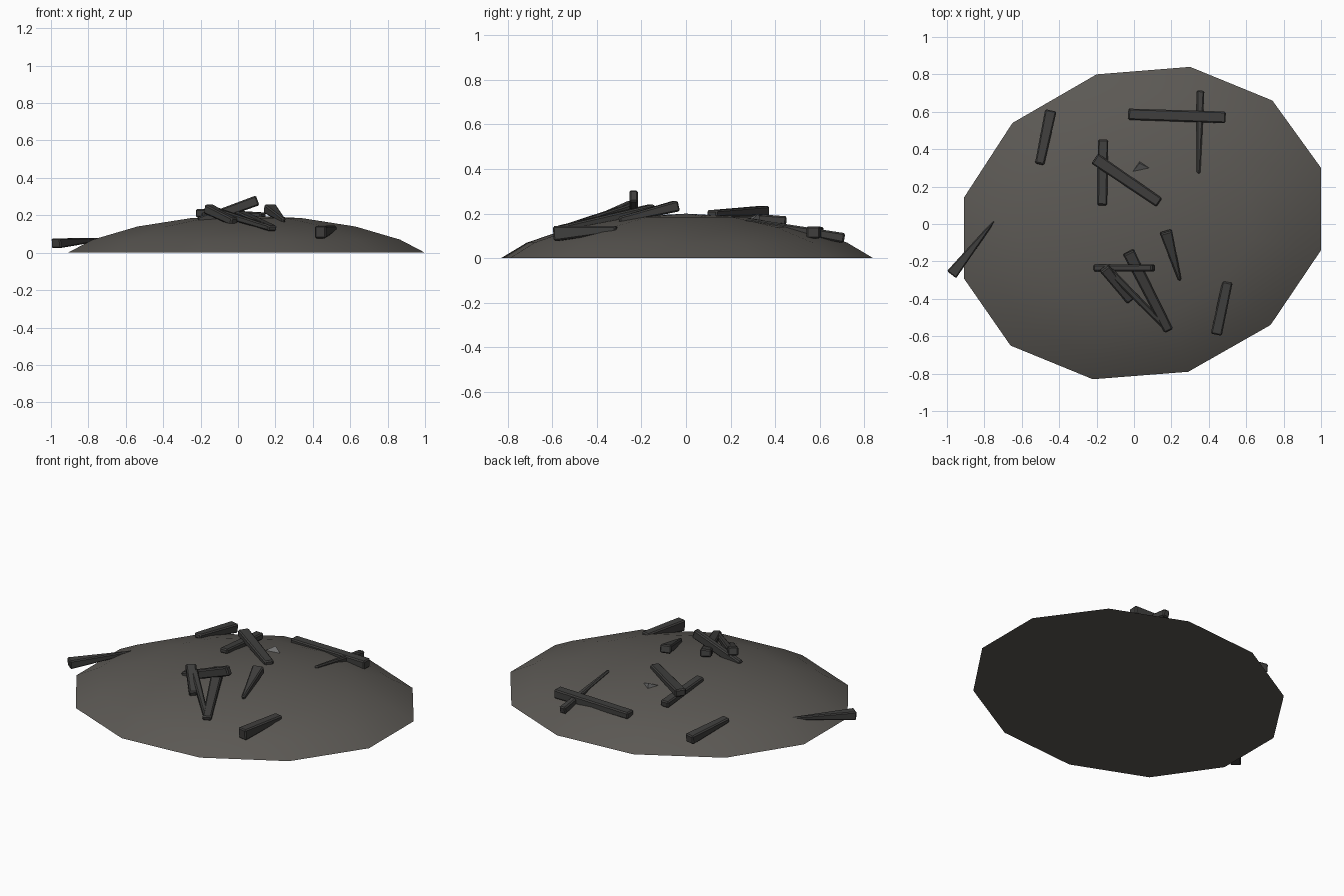
import bpy, bmesh
from mathutils import Vector

if "Cube" in bpy.data.objects:
    bpy.data.objects.remove(bpy.data.objects["Cube"])


def material(name, color):
    m = bpy.data.materials.new(name)
    m.diffuse_color = color
    m.use_nodes = True
    m.node_tree.nodes["Principled BSDF"].inputs["Base Color"].default_value = m.diffuse_color
    return m


ash = material("ash", (0.105, 0.098, 0.088, 1))
char = material("char", (0.05, 0.049, 0.047, 1))
stone = material("stone", (0.16, 0.16, 0.16, 1))


def finish(name, bm, mat):
    bmesh.ops.recalc_face_normals(bm, faces=bm.faces)
    me = bpy.data.meshes.new(name)
    bm.to_mesh(me)
    bm.free()
    ob = bpy.data.objects.new(name, me)
    bpy.context.collection.objects.link(ob)
    me.materials.append(mat)
    return ob


# Ash mound: twelve-sided outline shrunk in rings up to a low dome
outline = [(1.0, .30), (.74, .66), (.30, .84), (-.20, .80), (-.65, .54), (-.91, .14),
           (-.91, -.29), (-.66, -.65), (-.22, -.83), (.29, -.79), (.73, -.54), (1.0, -.14)]
cx = 0.045
bm = bmesh.new()
rings = []
for s, z in [(1, 0), (.86, .07), (.61, .14), (.31, .185)]:
    rings.append([bm.verts.new((cx + (x - cx) * s, y * s, z)) for x, y in outline])
n = len(outline)
top = bm.verts.new((cx, 0, .2))
for a, b in zip(rings, rings[1:]):
    for i in range(n):
        bm.faces.new((a[i], a[(i + 1) % n], b[(i + 1) % n], b[i]))
for i in range(n):
    bm.faces.new((rings[-1][i], rings[-1][(i + 1) % n], top))
bm.faces.new(rings[0])
mound = finish("ash_mound", bm, ash)
bpy.context.view_layer.objects.active = mound
mound.select_set(True)
bpy.ops.object.shade_smooth_by_angle(angle=0.4)
mound.select_set(False)


# Charred stick: tapered box between two end points
def stick(name, p, q, size_p, size_q):
    p, q = Vector(p), Vector(q)
    d = (q - p).normalized()
    side = d.cross(Vector((0, 0, 1))).normalized()
    up = side.cross(d)
    bm = bmesh.new()
    ends = []
    for c, (w, h) in ((p, size_p), (q, size_q)):
        ends.append([bm.verts.new(c + side * w / 2 * i + up * h / 2 * j)
                     for i, j in ((-1, -1), (1, -1), (1, 1), (-1, 1))])
    a, b = ends
    bm.faces.new(a)
    bm.faces.new(b)
    for i in range(4):
        k = (i + 1) % 4
        bm.faces.new((a[i], a[k], b[k], b[i]))
    ob = finish(name, bm, char)
    mod = ob.modifiers.new("worn_edges", 'BEVEL')
    mod.width = .007
    mod.segments = 1


sticks = [
    ((.49, .57, .115), (-.03, .587, .12), (.062, .055), (.06, .04)),
    ((.355, .71, .09), (.345, .27, .168), (.042, .045), (.02, .025)),
    ((-.445, .605, .085), (-.505, .32, .12), (.062, .055), (.05, .03)),
    ((-.165, .45, .168), (-.17, .10, .20), (.055, .04), (.052, .03)),
    ((-.21, .35, .212), (.135, .115, .20), (.065, .045), (.055, .03)),
    ((-.03, -.15, .22), (.185, -.57, .13), (.065, .045), (.05, .03)),
    ((.44, -.59, .11), (.50, -.31, .13), (.06, .068), (.055, .03)),
    ((.17, -.04, .235), (.245, -.30, .17), (.068, .05), (.018, .03)),
    ((.105, -.235, .28), (-.21, -.235, .165), (.038, .055), (.036, .05)),
    ((-.16, -.235, .235), (-.02, -.41, .165), (.06, .05), (.045, .04)),
    ((-.13, -.25, .225), (.175, -.56, .13), (.04, .04), (.028, .03)),
    ((-.975, -.27, .05), (-.745, .02, .07), (.062, .052), (.012, .02)),
]
for i, s in enumerate(sticks):
    stick(f"charred_stick_{i + 1}", *s)

# Small stone chip on the mound
bm = bmesh.new()
base = [bm.verts.new(v) for v in ((-.04, .24, .16), (.12, .28, .16), (.03, .34, .15))]
peak = bm.verts.new((.03, .325, .20))
bm.faces.new(base)
for i in range(3):
    bm.faces.new((base[i], base[(i + 1) % 3], peak))
finish("stone_chip", bm, stone)
